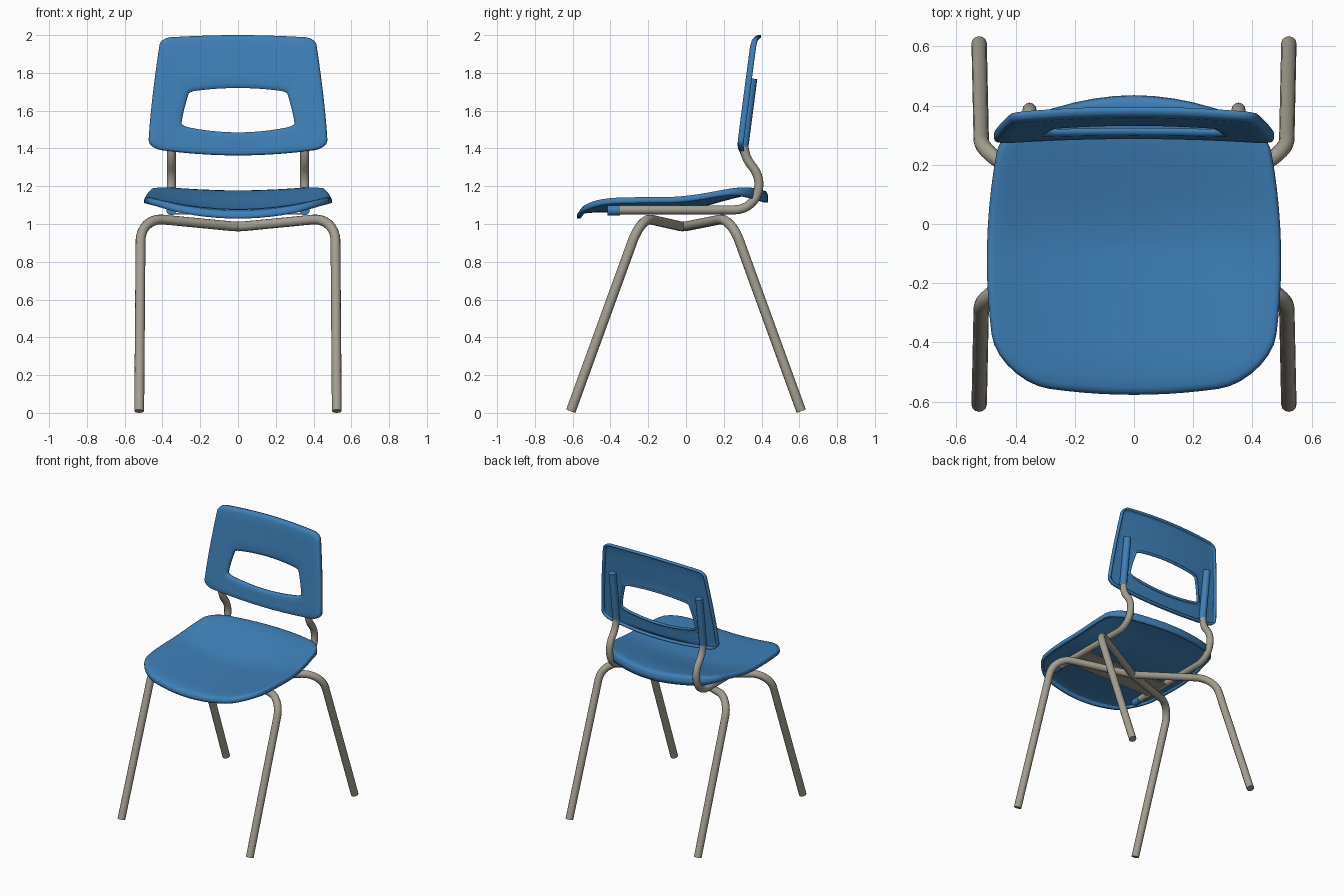
import bpy, bmesh, math
from mathutils import Vector

if "Cube" in bpy.data.objects:
    bpy.data.objects.remove(bpy.data.objects["Cube"])


def material(name, rgb):
    m = bpy.data.materials.new(name)
    m.diffuse_color = (*rgb, 1)
    m.use_nodes = True
    m.node_tree.nodes["Principled BSDF"].inputs["Base Color"].default_value = m.diffuse_color
    return m


BLUE = material("blue plastic", (0.047, 0.216, 0.479))
METAL = material("warm grey metal", (0.37, 0.345, 0.28))


def smooth(ob, angle=40):
    bpy.ops.object.select_all(action='DESELECT')
    ob.select_set(True)
    bpy.context.view_layer.objects.active = ob
    bpy.ops.object.shade_smooth_by_angle(angle=math.radians(angle))


def fillet(points, dists, steps=8):
    """Polyline with each inner corner rounded by an arc-like bend."""
    pts = [Vector(p) for p in points]
    out = [pts[0]]
    for a, b, c, d in zip(pts, pts[1:], pts[2:], dists):
        p, q = b + (a - b).normalized() * d, b + (c - b).normalized() * d
        w = math.sin((a - b).angle(c - b) / 2)      # conic weight of a true arc
        for i in range(steps + 1):
            t = i / steps
            k0, k1, k2 = (1 - t) ** 2, 2 * w * t * (1 - t), t * t
            out.append((p * k0 + b * k1 + q * k2) / (k0 + k1 + k2))
    return out + [pts[-1]]


def tube(name, path, radius, mat):
    cu = bpy.data.curves.new(name, 'CURVE')
    cu.dimensions = '3D'
    cu.bevel_depth = radius
    cu.bevel_resolution = 4
    cu.use_fill_caps = True
    sp = cu.splines.new('POLY')
    sp.points.add(len(path) - 1)
    for p, co in zip(sp.points, path):
        p.co = (*co, 1)
    ob = bpy.data.objects.new(name, cu)
    bpy.context.collection.objects.link(ob)
    bpy.ops.object.select_all(action='DESELECT')
    ob.select_set(True)
    bpy.context.view_layer.objects.active = ob
    bpy.ops.object.convert(target='MESH')
    ob = bpy.context.view_layer.objects.active
    ob.data.materials.clear()
    ob.data.materials.append(mat)
    smooth(ob)
    return ob


def rounded_square(r_low, r_high, arc=7, edge=10):
    """Loop in -1..1 square, separate radii for low and high corners."""
    arcs = []
    for i, (cu, cv) in enumerate([(1, -1), (1, 1), (-1, 1), (-1, -1)]):
        r = r_low if cv < 0 else r_high
        arcs.append([Vector((cu * (1 - r) + r * math.cos(a), cv * (1 - r) + r * math.sin(a)))
                     for a in (math.radians(-90 + 90 * i + 90 * k / arc) for k in range(arc + 1))])
    loop = []
    for i in range(4):
        loop += arcs[i]
        p, q = arcs[i][-1], arcs[(i + 1) % 4][0]
        loop += [p.lerp(q, k / edge) for k in range(1, edge)]
    return loop


def shell(name, rings, facing, thickness, centre=None):
    """Skin rings of points, then thicken away from the facing direction."""
    bm = bmesh.new()
    vr = [[bm.verts.new(p) for p in ring] for ring in rings]
    n = len(vr[0])
    for a, b in zip(vr, vr[1:]):
        for i in range(n):
            j = (i + 1) % n
            bm.faces.new((a[i], a[j], b[j], b[i]))
    if centre is not None:
        c = bm.verts.new(centre)
        for i in range(n):
            bm.faces.new((vr[-1][i], vr[-1][(i + 1) % n], c))
    bm.normal_update()
    if sum(f.normal.dot(Vector(facing)) * f.calc_area() for f in bm.faces) < 0:
        bmesh.ops.reverse_faces(bm, faces=bm.faces[:])
    me = bpy.data.meshes.new(name)
    bm.to_mesh(me)
    bm.free()
    me.materials.append(BLUE)
    ob = bpy.data.objects.new(name, me)
    bpy.context.collection.objects.link(ob)
    mod = ob.modifiers.new("thickness", 'SOLIDIFY')
    mod.thickness = thickness
    mod.offset = -1
    smooth(ob, 50)
    return ob


def ease(a, b, x):
    t = min(1, max(0, (x - a) / (b - a)))
    return t * t * (3 - 2 * t)


# Seat: dished shell with drooping front and a turned-down rim
def seat_point(u, v, drop):
    y0, y1 = -0.577 + 0.05 * u * u, 0.435 - 0.11 * u * u
    y = y0 + (y1 - y0) * (v + 1) / 2
    x = u * (0.497 - 0.25 * (y + 0.12) ** 2)
    rear = ease(-0.1, 0.42, y)
    z = 1.08 + 0.098 * rear + (0.28 - 0.12 * rear) * x * x
    z -= 0.012 * (max(0, -0.45 - y) / 0.12) ** 2
    return (x, y, z - drop * (1 + 0.7 * ease(0.2, 0.4, y)))


loop = rounded_square(0.36, 0.2)
seat_rings = [[seat_point(p.x * s, p.y * s, d) for p in loop] for s, d in
              [(1, 0.038), (1, 0.022), (0.993, 0.01), (0.978, 0.003), (0.95, 0), (0.88, 0),
               (0.77, 0), (0.65, 0), (0.5, 0), (0.35, 0), (0.2, 0), (0.08, 0)]]
shell("seat", seat_rings, (0, 0, 1), 0.018, seat_point(0, 0, 0))


# Backrest: bowed, leaning frame around a handle opening
def back_outline(p, w0, w1, z0, rise, z1, fall):
    t = (p.y + 1) / 2
    lo, hi = z0 + rise * p.x ** 2, z1 - fall * p.x ** 2
    return Vector((p.x * (w0 + (w1 - w0) * t ** 1.4), lo + (hi - lo) * t))


def back_point(p, t, dy):
    hole = back_outline(p, 0.30, 0.258, 1.485, 0.035, 1.72, 0.02)
    rim = back_outline(p, 0.475, 0.41, 1.363, 0.038, 2.0, 0.015)
    q = hole.lerp(rim, t)
    return (q.x, 0.296 + 0.12 * (q.y - 1.45) - 0.1 * q.x ** 2 + dy, q.y)


loop = rounded_square(0.15, 0.13)
back_rings = [[back_point(p, t, d) for p in loop] for t, d in
              [(0, 0.024), (0, 0.012), (0.03, 0.004), (0.09, 0), (0.3, 0), (0.5, 0), (0.7, 0),
               (0.9, 0), (0.96, 0.004), (0.99, 0.011), (1, 0.02), (1, 0.034)]]
shell("backrest", back_rings, (0, -1, 0), 0.014)

# Legs: two bent tubes crossing under the seat
for s, name in ((1, "leg_frame_a"), (-1, "leg_frame_b")):
    path = [(-0.523 * s, -0.61, 0.009), (-0.515, -0.237, 1.035), (0, -0.015, 0.985),
            (0.515, 0.237, 1.035), (0.523, 0.61, 0.009)]
    path = [(-0.523, -0.61, 0.009)] + path[1:]
    path = [(x * s, y, z) for x, y, z in path]
    tube(name, fillet(path, (0.13, 0.04, 0.13)), 0.026, METAL)

# Back supports with plastic end caps and sleeves
for s, side in ((-1, "left"), (1, "right")):
    x = 0.353 * s
    lower, upper = Vector((x, 0.30, 1.37)), Vector((x, 0.352, 1.77))
    path = [(x, -0.40, 1.075), (x, 0.368, 1.075), (x, 0.393, 1.25), lower, lower.lerp(upper, 0.5)]
    tube(side + "_back_support", fillet(path, (0.11, 0.06, 0.07)), 0.024, METAL)
    tube(side + "_sleeve", [lower.lerp(upper, 0.1), upper], 0.0255, BLUE)
    tube(side + "_end_cap", [(x, -0.415, 1.073), (x, -0.35, 1.073)], 0.027, BLUE)

# Flat mounting plate under the seat
bpy.ops.mesh.primitive_cube_add(size=1, location=(0, -0.16, 1.055))
plate = bpy.context.object
plate.name = "mounting_plate"
plate.scale = (0.68, 0.2, 0.008)
plate.data.materials.append(METAL)
